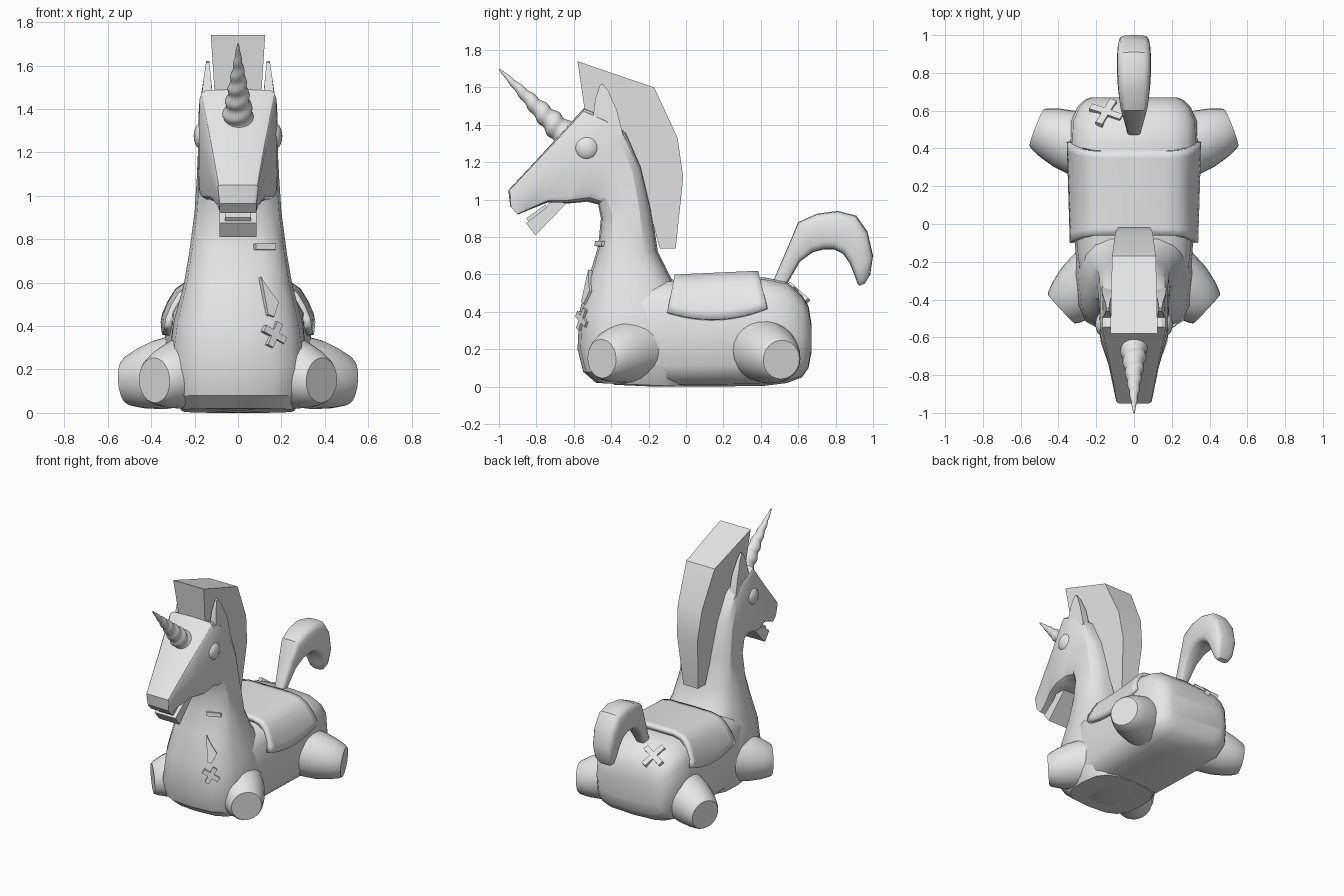
import bpy, bmesh, math
from mathutils import Vector, Matrix
from mathutils.bvhtree import BVHTree

cube = bpy.data.objects.get("Cube")
if cube:
    bpy.data.objects.remove(cube, do_unlink=True)

grey = bpy.data.materials.new("plain_grey")
grey.use_nodes = True
grey.diffuse_color = (0.8, 0.8, 0.8, 1)
grey.node_tree.nodes["Principled BSDF"].inputs["Base Color"].default_value = (0.8, 0.8, 0.8, 1)


def finish(bm, name, angle=35):
    bmesh.ops.recalc_face_normals(bm, faces=bm.faces)
    mesh = bpy.data.meshes.new(name)
    bm.to_mesh(mesh)
    bm.free()
    obj = bpy.data.objects.new(name, mesh)
    mesh.materials.append(grey)
    bpy.context.collection.objects.link(obj)
    bpy.ops.object.select_all(action="DESELECT")
    obj.select_set(True)
    bpy.context.view_layer.objects.active = obj
    bpy.ops.object.shade_smooth_by_angle(angle=math.radians(angle))
    return obj


def skin(name, loops, angle=35):
    """Bridge closed loops of points and cap both ends."""
    bm = bmesh.new()
    rows = [[bm.verts.new(p) for p in loop] for loop in loops]
    n = len(rows[0])
    for r, s in zip(rows, rows[1:]):
        for i in range(n):
            j = (i + 1) % n
            bm.faces.new((r[i], r[j], s[j], s[i]))
    bm.faces.new(rows[0])
    bm.faces.new(rows[-1])
    return finish(bm, name, angle)


def power(v, e):
    return math.copysign(abs(v) ** e, v) if abs(v) > 1e-6 else 0


def loft(name, rings, n=16, angle=35):
    """Rings: two opposite (y, z) points, half width, squareness."""
    loops = []
    for a, b, w, e in rings:
        a, b = Vector((0, *a)), Vector((0, *b))
        mid, axis = (a + b) / 2, (a - b) / 2
        turn = [2 * math.pi * i / n for i in range(n)]
        loops.append([mid + axis * power(math.cos(t), e)
                      + Vector((w * power(math.sin(t), e), 0, 0)) for t in turn])
    return skin(name, loops, angle)


def prism(name, outline, left, right, angle=30):
    """Side outline spanned between two x values, each a function of z."""
    return skin(name, [[(f(z), y, z) for y, z in outline] for f in (left, right)], angle)


# Torso, lofted from chest to rump
torso = loft("torso", [((y, top), (y, low), w, 0.5) for y, low, top, w in [
    (-0.5, 0.06, 0.4, 0.18), (-0.38, 0.01, 0.52, 0.28), (-0.15, 0, 0.57, 0.31),
    (0.1, 0, 0.58, 0.32), (0.42, 0.005, 0.585, 0.34), (0.54, 0.02, 0.56, 0.335),
    (0.62, 0.05, 0.49, 0.3), (0.655, 0.1, 0.43, 0.265), (0.67, 0.18, 0.34, 0.23)]])

# Chest, neck and head in one sweep that turns forward at the throat
neck = loft("neck_and_head", [
    ((0, 0), (-0.48, 0.02), 0.26, 0.65),
    ((0.02, 0.08), (-0.55, 0.08), 0.3, 0.65),
    ((0.05, 0.25), (-0.58, 0.2), 0.32, 0.65),
    ((0.02, 0.45), (-0.57, 0.4), 0.295, 0.68),
    ((-0.08, 0.58), (-0.515, 0.6), 0.25, 0.7),
    ((-0.15, 0.72), (-0.47, 0.75), 0.225, 0.7),
    ((-0.185, 0.95), (-0.455, 0.9), 0.2, 0.65),
    ((-0.24, 1.18), (-0.47, 0.975), 0.19, 0.5),
    ((-0.32, 1.36), (-0.53, 0.99), 0.185, 0.35),
    ((-0.42, 1.44), (-0.57, 0.985), 0.185, 0.28),
    ((-0.545, 1.49), (-0.63, 0.98), 0.18, 0.2),
    ((-0.75, 1.265), (-0.74, 0.985), 0.135, 0.2),
    ((-0.95, 1.05), (-0.84, 0.945), 0.095, 0.2),
    ((-0.94, 0.965), (-0.9, 0.92), 0.085, 0.2)], angle=30)

# Open lower jaw and tooth strip
prism("lower_jaw", [(-0.855, 0.875), (-0.805, 0.81), (-0.64, 0.98), (-0.72, 1.0), (-0.75, 0.955)],
      lambda z: -0.085, lambda z: 0.085)
prism("teeth", [(-0.855, 0.9), (-0.835, 0.875), (-0.74, 0.945), (-0.75, 0.975)],
      lambda z: -0.06, lambda z: 0.06)

# Mane slab, wider toward the top
prism("mane", [(-0.58, 1.74), (-0.17, 1.6), (-0.045, 1.33), (-0.015, 1.12), (-0.055, 0.74),
               (-0.14, 0.74), (-0.24, 1.1), (-0.36, 1.33), (-0.54, 1.47)],
      lambda z: -0.012 - 0.065 * z, lambda z: 0.012 + 0.065 * z)

# Tail, curling up and back down
loft("tail", [
    ((0.46, 0.55), (0.54, 0.55), 0.035, 0.55), ((0.55, 0.76), (0.61, 0.67), 0.06, 0.55),
    ((0.6, 0.88), (0.68, 0.72), 0.075, 0.5), ((0.7, 0.925), (0.74, 0.735), 0.085, 0.5),
    ((0.81, 0.94), (0.79, 0.735), 0.09, 0.5), ((0.91, 0.915), (0.84, 0.71), 0.09, 0.5),
    ((0.97, 0.83), (0.875, 0.66), 0.088, 0.5), ((1.0, 0.7), (0.9, 0.6), 0.08, 0.5),
    ((0.985, 0.6), (0.915, 0.555), 0.065, 0.55), ((0.955, 0.55), (0.925, 0.54), 0.04, 0.6)])


def ring(centre, axis, radius, n=24, wobble=None):
    turn = Vector(axis).to_track_quat("Z", "Y")
    pts = []
    for i in range(n):
        a = 2 * math.pi * i / n
        r = radius * (wobble(a) if wobble else 1)
        pts.append(Vector(centre) + turn @ Vector((r * math.cos(a), r * math.sin(a), 0)))
    return pts


# Twisted horn
base, tip = Vector((0, -0.65, 1.35)), Vector((0, -1, 1.7))
steps = 36
skin("horn", [ring(base.lerp(tip, k / steps), tip - base, 0.068 * (1 - k / steps) + 0.004, 16,
                   lambda a, k=k: 1 + 0.1 * math.cos(a - k * 1.05))
              for k in range(steps + 1)], 60)


# Stubby tapered legs with flat soles
def leg(name, root, foot, facing):
    root, foot, facing = Vector(root), Vector(foot), Vector(facing).normalized()
    loops = [ring(root.lerp(foot, t), (foot - root).normalized().lerp(facing, t), r)
             for t, r in [(0, 0.17), (0.45, 0.16), (0.75, 0.138), (0.95, 0.115), (1, 0.104)]]
    skin(name, loops, 40)


for side, s in (("left", 1), ("right", -1)):
    leg("front_leg_" + side, (s * 0.18, -0.26, 0.2), (s * 0.385, -0.45, 0.15), (s * 0.73, -0.68, -0.04))
    leg("back_leg_" + side, (s * 0.24, 0.4, 0.2), (s * 0.515, 0.51, 0.145), (s * 0.93, 0.36, -0.08))

    # Eye
    bm = bmesh.new()
    bmesh.ops.create_uvsphere(bm, u_segments=24, v_segments=12, radius=0.065,
                              matrix=Matrix.Translation((s * 0.162, -0.53, 1.275)) @ Matrix.Diagonal((0.65, 1, 1, 1)))
    finish(bm, "eye_" + side, 60)

    # Pointed ear
    prism("ear_" + side, [(-0.5, 1.42), (-0.485, 1.54), (-0.46, 1.615), (-0.445, 1.62), (-0.415, 1.58),
                          (-0.37, 1.48), (-0.335, 1.34), (-0.4, 1.3)],
          lambda z: s * (0.115 + max(0, z - 1.45) * 0.1),
          lambda z: s * (0.172 - max(0, z - 1.45) * 0.15))

# Saddle cloth draped over the back
profile = [(0, 0.6), (0.17, 0.6), (0.24, 0.583), (0.29, 0.54), (0.325, 0.47), (0.35, 0.4), (0.358, 0.35)]
profile = [(-x, z) for x, z in profile[:0:-1]] + profile
bm = bmesh.new()
count = 12
rows = []
for x, z in profile:
    drop = (0.6 - z) / 0.25
    front, back = -0.06 - 0.04 * drop, 0.385 + 0.05 * drop
    row = []
    for i in range(count + 1):
        t = i / count
        sag = drop * 0.05 * (2 * t - 1) ** 2
        row.append(bm.verts.new((x * (0.95 + 0.045 * t), front + (back - front) * t, z + sag + 0.02 * t)))
    rows.append(row)
for r, q in zip(rows, rows[1:]):
    for i in range(count):
        bm.faces.new((r[i], q[i], q[i + 1], r[i + 1]))
saddle = finish(bm, "saddle", 40)
thick = saddle.modifiers.new("thickness", "SOLIDIFY")
thick.thickness = 0.035
thick.offset = -1


# Raised patches laid on the skin
def patch(name, target, near, outline, angle=0):
    mesh = target.data
    tree = BVHTree.FromPolygons([v.co for v in mesh.vertices], [p.vertices[:] for p in mesh.polygons])
    spot, normal = tree.find_nearest(Vector(near))[:2]
    u = Vector((0, 0, 1)).cross(normal).normalized()
    v = normal.cross(u)
    c, s = math.cos(angle), math.sin(angle)
    flat = [spot + u * (x * c - y * s) + v * (x * s + y * c) for x, y in outline]
    skin(name, [[p + normal * h for p in flat] for h in (-0.015, 0.014)], 30)


def bar(length, width):
    return [(-length, -width), (length, -width), (length, width), (-length, width)]


for i, turn in enumerate((-0.5, -2.05)):
    patch(f"chest_cross_{i}", neck, (0.165, -0.55, 0.36), bar(0.06, 0.016), turn)
    patch(f"rump_cross_{i}", torso, (-0.15, 0.63, 0.56), bar(0.09, 0.019), turn)
patch("chest_tear", neck, (0.145, -0.53, 0.53),
      [(-0.03, 0.1), (-0.02, -0.08), (0.01, -0.09), (0.045, -0.02), (0.01, 0.03)])
patch("neck_stitch", neck, (0.125, -0.46, 0.765), bar(0.05, 0.014))
